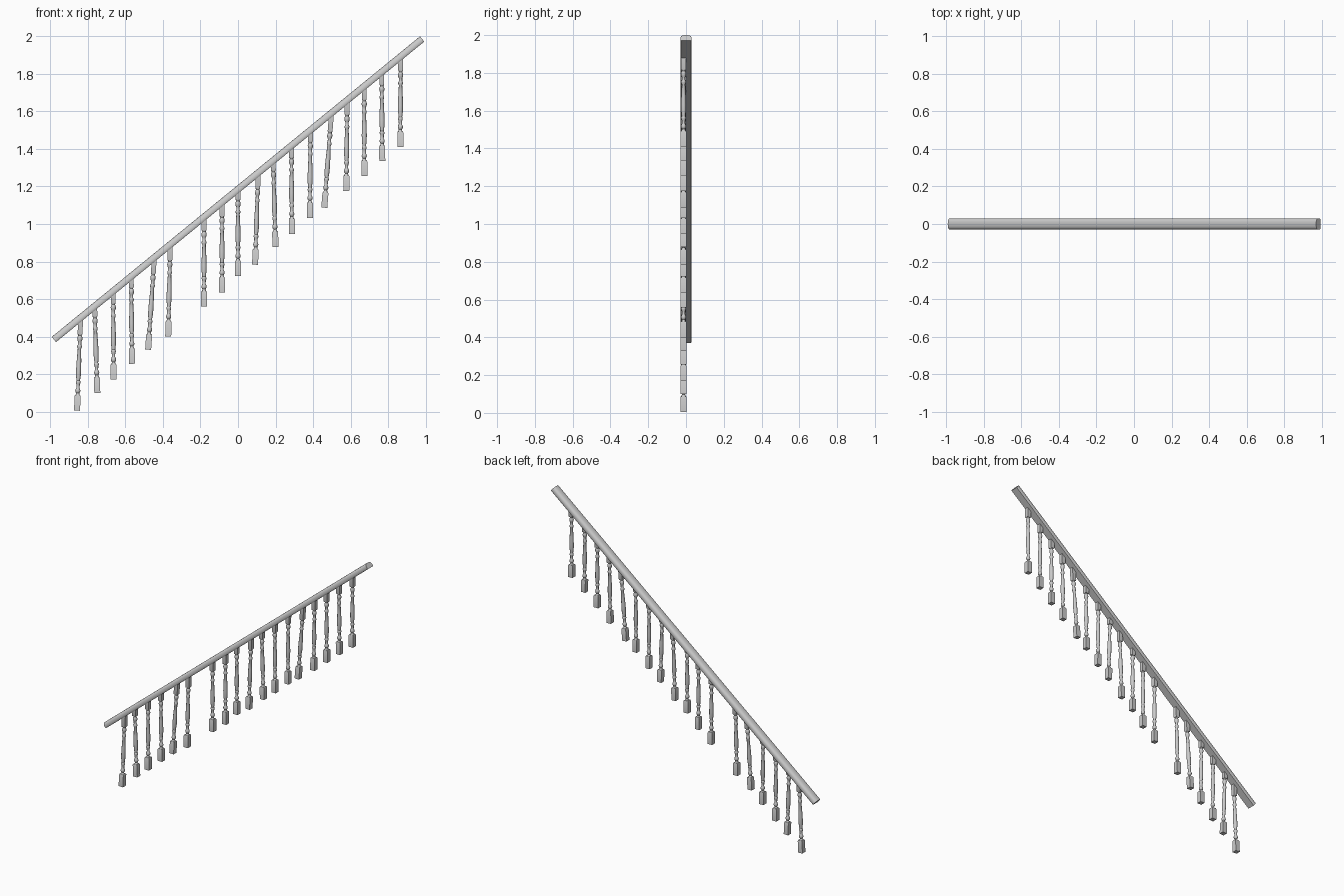
import bpy, bmesh, math
from mathutils import Vector

if "Cube" in bpy.data.objects:
    bpy.data.objects.remove(bpy.data.objects["Cube"])

SLOPE = 0.816
ANG = math.atan(SLOPE)
UNDER = 1.162            # height of the rail underside at x = 0
LENGTH, HEIGHT = 2.534, 0.036


def finish(bm, name):
    bmesh.ops.recalc_face_normals(bm, faces=bm.faces[:])
    me = bpy.data.meshes.new(name)
    bm.to_mesh(me)
    bm.free()
    ob = bpy.data.objects.new(name, me)
    bpy.context.collection.objects.link(ob)
    bpy.context.view_layer.objects.active = ob
    ob.select_set(True)
    bpy.ops.object.shade_smooth_by_angle(angle=math.radians(35))
    ob.select_set(False)
    return ob


def skin(bm, rings):
    """Join rings of points with quads and cap both ends."""
    vs = [[bm.verts.new(p) for p in r] for r in rings]
    n = len(vs[0])
    for a, b in zip(vs, vs[1:]):
        for i in range(n):
            j = (i + 1) % n
            bm.faces.new((a[i], a[j], b[j], b[i]))
    bm.faces.new(vs[0][::-1])
    bm.faces.new(vs[-1])


# Handrail: rounded-top moulding swept along the slope
half = [(0.026, 0), (0.0295, 0.005), (0.030, 0.012), (0.0295, 0.019),
        (0.027, 0.026), (0.021, 0.032), (0.012, 0.0352), (0.0, HEIGHT)]
section = half + [(-y, z) for y, z in half[-2::-1]]
along = Vector((math.cos(ANG), 0, math.sin(ANG)))
up = Vector((-math.sin(ANG), 0, math.cos(ANG)))
centre = Vector((0.0115, 0, UNDER + 0.0115 * SLOPE))
bm = bmesh.new()
skin(bm, [[centre + along * s * LENGTH / 2 + up * z + Vector((0, y, 0))
           for y, z in section] for s in (-1, 1)])
finish(bm, "handrail")

# Balusters: square foot, turned shaft, square head buried in the rail
W = 0.016
SHAFT = [(0.080, 0.0145), (0.086, 0.0100), (0.094, 0.0085), (0.100, 0.0125),
         (0.108, 0.0140), (0.116, 0.0115), (0.122, 0.0085), (0.140, 0.0095),
         (0.148, 0.0125), (0.155, 0.0125), (0.160, 0.0095), (0.190, 0.0130),
         (0.220, 0.0135), (0.270, 0.0120), (0.330, 0.0090), (0.338, 0.0125),
         (0.346, 0.0125), (0.352, 0.0090), (0.368, 0.0090), (0.376, 0.0130),
         (0.386, 0.0140), (0.394, 0.0120), (0.400, 0.0090), (0.410, 0.0125)]
HEAD = 0.0130
SIDES = 12


def square(w, z):
    return [Vector((sx * w, sy * w, z)) for sx, sy in ((-1, -1), (1, -1), (1, 1), (-1, 1))]


def baluster(i, x, z, top_x):
    slant = (top_x - x) / 0.46
    bm = bmesh.new()
    skin(bm, [square(W, 0), square(W, 0.078), square(W * 0.85, 0.083)])
    skin(bm, [[Vector((r * math.cos(2 * math.pi * k / SIDES),
                       r * math.sin(2 * math.pi * k / SIDES), h))
               for k in range(SIDES)] for h, r in SHAFT])
    # head is cut parallel to the slope, just inside the rail
    top = square(HEAD, 0)
    for p in top:
        p.z = (UNDER + 0.015 + SLOPE * (x + p.x) - z) / (1 - SLOPE * slant)
    skin(bm, [square(HEAD * 0.9, 0.405), square(HEAD, 0.409), top])
    ob = finish(bm, f"baluster_{i:02d}")
    ob.location = (x, -0.013, z)
    ob.rotation_euler = (0, math.atan(slant), 0)


# foot x, foot z, head x of every baluster (some lean, one is missing)
PLACES = [(-0.858, 0.005, -0.840), (-0.750, 0.100, -0.764), (-0.663, 0.170, -0.665),
          (-0.565, 0.255, -0.569), (-0.479, 0.330, -0.448), (-0.372, 0.400, -0.362),
          (-0.181, 0.559, -0.181), (-0.085, 0.634, -0.085), (0.000, 0.723, 0.000),
          (0.091, 0.783, 0.107), (0.200, 0.878, 0.187), (0.287, 0.947, 0.285),
          (0.383, 1.032, 0.386), (0.460, 1.087, 0.495), (0.577, 1.176, 0.582),
          (0.673, 1.256, 0.673), (0.769, 1.335, 0.766), (0.865, 1.410, 0.867)]
for i, p in enumerate(PLACES, 1):
    baluster(i, *p)
